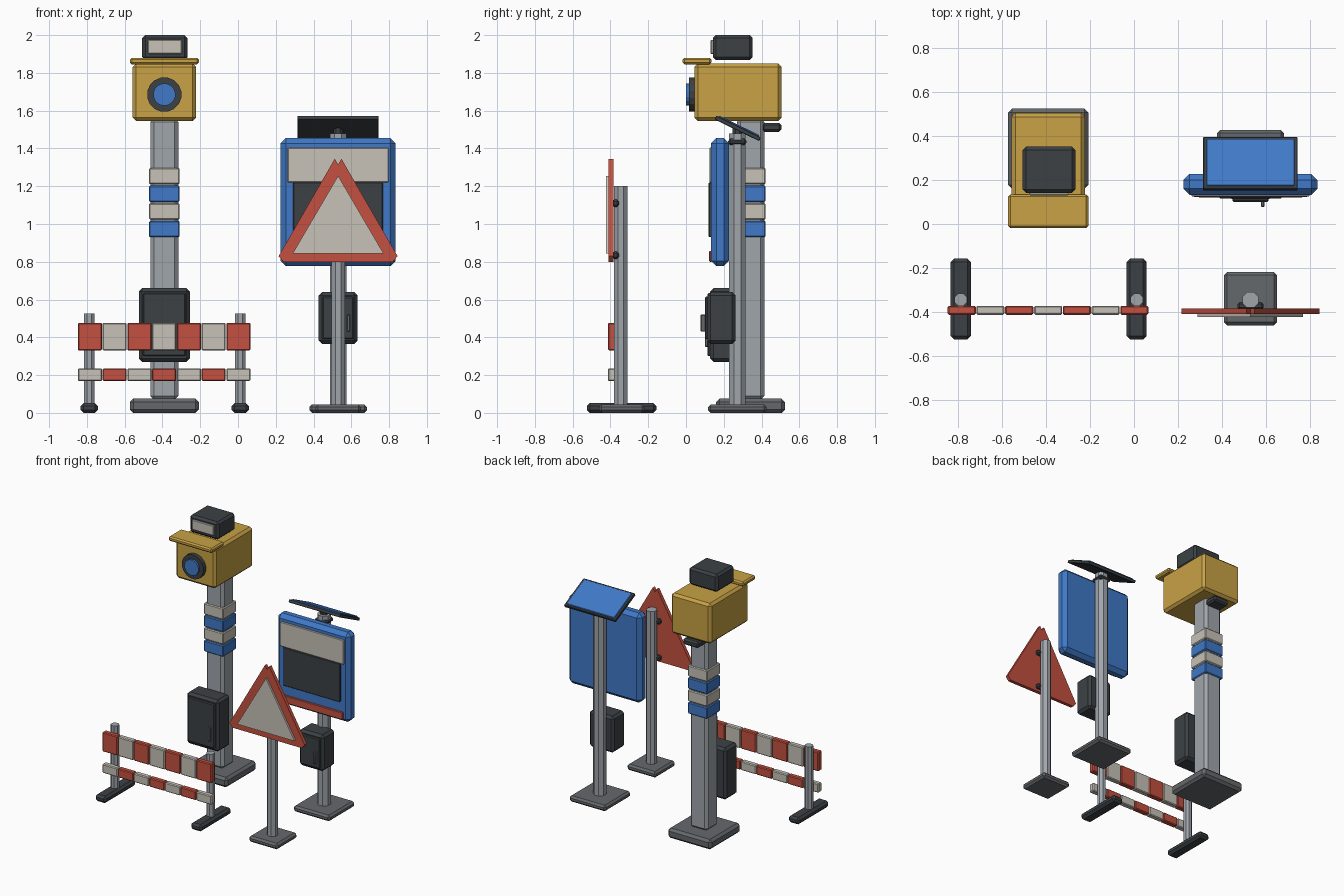
import bpy, bmesh
from math import pi, cos, radians
from mathutils import Matrix

cube = bpy.data.objects.get("Cube")
if cube:
    bpy.data.objects.remove(cube)


def material(name, rgb):
    m = bpy.data.materials.new(name)
    m.use_nodes = True
    m.diffuse_color = (*rgb, 1)
    m.node_tree.nodes["Principled BSDF"].inputs["Base Color"].default_value = (*rgb, 1)
    return m


DARK = material("charcoal", (0.045, 0.053, 0.06))
GREY = material("base grey", (0.13, 0.14, 0.15))
STEEL = material("steel grey", (0.35, 0.38, 0.41))
CREAM = material("cream", (0.57, 0.54, 0.48))
YELLOW = material("mustard yellow", (0.58, 0.36, 0.06))
BLUE = material("blue", (0.05, 0.19, 0.57))
RED = material("red", (0.55, 0.08, 0.05))


def finish(bm, name, mat, bevel=0):
    if bevel:
        bmesh.ops.bevel(bm, geom=bm.edges[:], offset=bevel, segments=1, affect='EDGES')
    bmesh.ops.recalc_face_normals(bm, faces=bm.faces[:])
    me = bpy.data.meshes.new(name)
    bm.to_mesh(me)
    bm.free()
    me.materials.append(mat)
    ob = bpy.data.objects.new(name, me)
    bpy.context.collection.objects.link(ob)
    return ob


def box(name, mat, x, y, z, bevel=0.01):
    """Chamfered box from (low, high) ranges."""
    bm = bmesh.new()
    bmesh.ops.create_cube(bm, size=1)
    for v in bm.verts:
        for i, (lo, hi) in enumerate((x, y, z)):
            v.co[i] = hi if v.co[i] > 0 else lo
    return finish(bm, name, mat, bevel)


def around(c, w):
    return (c - w / 2, c + w / 2)


def tube(name, mat, x, y, z, r, sides=8, axis='Z'):
    """Prism with flat-to-flat radius r, spanning range z (or y when lying)."""
    span = y if axis == 'Y' else z
    bm = bmesh.new()
    rad = r / cos(pi / sides)
    bmesh.ops.create_cone(bm, cap_ends=True, segments=sides, radius1=rad, radius2=rad,
                          depth=span[1] - span[0])
    bmesh.ops.rotate(bm, verts=bm.verts, matrix=Matrix.Rotation(pi / sides, 3, 'Z'))
    mid = sum(span) / 2
    if axis == 'Y':
        bmesh.ops.rotate(bm, verts=bm.verts, matrix=Matrix.Rotation(pi / 2, 3, 'X'))
        bmesh.ops.translate(bm, verts=bm.verts, vec=(x, mid, z))
    else:
        bmesh.ops.translate(bm, verts=bm.verts, vec=(x, y, mid))
    return finish(bm, name, mat)


def plate(name, mat, points, y):
    """Upright outline in x and z, given thickness along y."""
    bm = bmesh.new()
    face = bm.faces.new([bm.verts.new((px, y[0], pz)) for px, pz in points])
    out = bmesh.ops.extrude_face_region(bm, geom=[face])
    for v in out["geom"]:
        if isinstance(v, bmesh.types.BMVert):
            v.co.y = y[1]
    return finish(bm, name, mat)


# Camera column with striped bands
CX, CY = -0.39, 0.342
box("camera_base", GREY, around(CX, 0.365), around(CY, 0.365), (0, 0.075), 0.018)
box("camera_column", STEEL, around(CX, 0.148), around(CY, 0.145), (0.07, 1.56), 0.02)
for i in range(4):
    z = 0.93 + i * 0.0935
    box(f"column_band_{i + 1}", CREAM if i % 2 else BLUE,
        around(CX, 0.162), around(CY, 0.16), (z, z + 0.086), 0.006)

# Camera housing, hood, lens and flash
box("camera_housing", YELLOW, around(CX, 0.335), (0.045, 0.505), (1.545, 1.85), 0.018)
box("camera_hood", YELLOW, around(CX, 0.365), (-0.018, 0.135), (1.845, 1.88), 0.01)
tube("lens_ring", DARK, CX, (0.015, 0.05), 1.685, 0.09, 16, 'Y')
tube("lens_glass", BLUE, CX, (0, 0.02), 1.685, 0.058, 16, 'Y')
box("flash_box", DARK, around(CX + 0.003, 0.24), (0.142, 0.353), (1.867, 2.0), 0.016)
box("flash_window", CREAM, around(CX + 0.003, 0.18), (0.13, 0.15), (1.9, 1.975), 0.004)
box("rear_bracket", DARK, around(CX, 0.13), (0.4, 0.505), (1.488, 1.535), 0.012)

# Camera cabinet
box("camera_cabinet", DARK, around(CX, 0.27), (0.128, 0.275), (0.27, 0.66), 0.018)
box("camera_cabinet_door", DARK, around(CX, 0.225), (0.114, 0.135), (0.3, 0.635), 0.006)
box("camera_cabinet_handle", GREY, around(-0.315, 0.018), (0.1, 0.12), (0.35, 0.46), 0.004)

# Message board on a pole
SX, SY = 0.53, 0.272
box("board_base", GREY, around(SX, 0.305), around(SY, 0.31), (0, 0.045), 0.014)
tube("board_pole", STEEL, SX, SY, (0.04, 1.48), 0.044)
box("board_body", BLUE, around(SX, 0.61), (0.133, 0.228), (0.777, 1.455), 0.028)
box("board_header", CREAM, around(SX, 0.535), (0.124, 0.14), (1.22, 1.405), 0.004)
box("board_screen", DARK, around(SX, 0.475), (0.12, 0.14), (0.93, 1.22), 0.004)
box("board_strip", RED, around(SX, 0.52), (0.122, 0.14), (0.8, 0.857), 0.004)

# Board cabinet
box("board_cabinet", DARK, around(SX, 0.205), (0.113, 0.262), (0.365, 0.64), 0.018)
box("board_cabinet_door", DARK, around(SX, 0.165), (0.1, 0.12), (0.39, 0.615), 0.006)
box("board_cabinet_handle", GREY, around(0.585, 0.016), (0.077, 0.105), (0.43, 0.52), 0.004)

# Tilted solar panel and its mount
box("solar_clamp", DARK, around(SX, 0.1), around(SY, 0.098), (1.418, 1.452), 0.012)
tube("solar_mount", DARK, SX, SY, (1.47, 1.51), 0.025)
tilt = Matrix.Translation((SX, 0.275, 1.508)) @ Matrix.Rotation(radians(-26), 4, 'X')
for name, mat, w, d, z in (("solar_frame", DARK, 0.43, 0.262, (-0.013, 0.009)),
                           ("solar_cells", BLUE, 0.4, 0.237, (0.006, 0.016))):
    box(name, mat, around(0, w), around(0, d), z, 0.003).matrix_world = tilt

# Triangular warning sign
TX, TY = 0.53, -0.345
box("warning_base", GREY, around(TX, 0.242), around(TY + 0.005, 0.242), (0, 0.045), 0.014)
tube("warning_pole", STEEL, TX, TY, (0.04, 1.2), 0.036)
half = [(0.018, 1.345), (0.315, 0.83), (0.29, 0.8)]
outline = [(TX, 1.315)] + [(TX + x, z) for x, z in half] + [(TX - x, z) for x, z in half[::-1]]
plate("warning_border", RED, outline, (-0.41, -0.384))
plate("warning_face", CREAM, [(TX, 1.255), (TX + 0.24, 0.845), (TX - 0.24, 0.845)], (-0.424, -0.4))
for i, z in enumerate((0.835, 1.11)):
    box(f"warning_clamp_{i + 1}", DARK, around(TX, 0.12), (-0.39, -0.355), around(z, 0.038), 0.01)

# Striped barrier
for side, x in (("right", -0.788), ("left", 0.012)):
    box(f"barrier_foot_{side}", DARK, around(x, 0.092), (-0.525, -0.157), (0, 0.052), 0.016)
    tube(f"barrier_post_{side}", STEEL, x, -0.345, (0.045, 0.525), 0.028)
STEP = 0.131
for rail, z, odd in (("upper", (0.33, 0.477), 0), ("lower", (0.168, 0.236), 1)):
    for i in range(7):
        x = -0.848 + i * STEP
        box(f"barrier_{rail}_panel_{i + 1}", CREAM if (i + odd) % 2 else RED,
            (x, x + STEP - 0.003), (-0.413, -0.372), z, 0.006)
